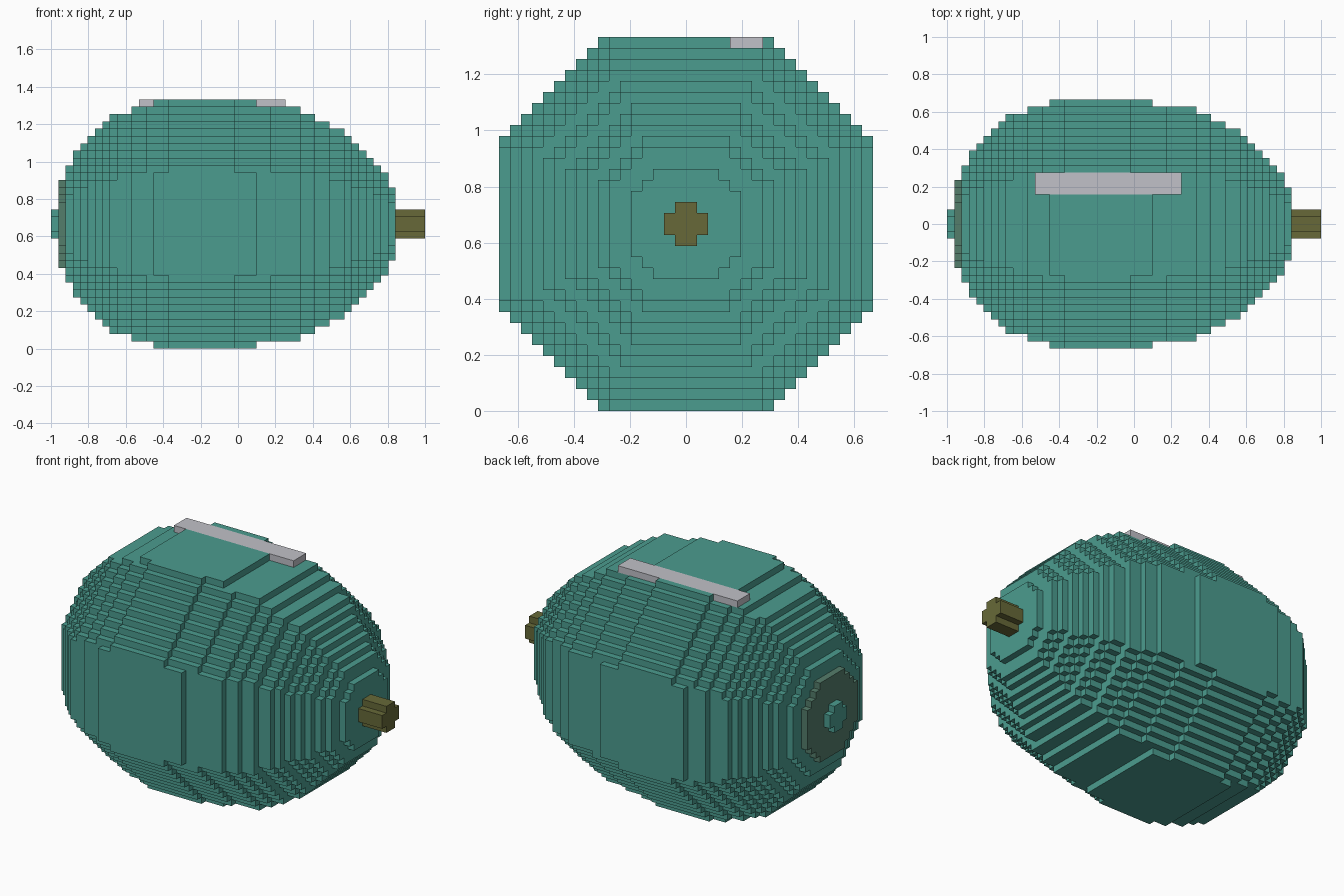
import bpy, bmesh, math

if "Cube" in bpy.data.objects:
    bpy.data.objects.remove(bpy.data.objects["Cube"])

U = 2 / 51          # block size: 51 blocks long
HALF = 17           # blocks from the long axis to the ground


def material(name, rgb):
    m = bpy.data.materials.new(name)
    lin = [((c / 255 + 0.055) / 1.055) ** 2.4 for c in rgb]
    m.diffuse_color = (*lin, 1)
    m.use_nodes = True
    m.node_tree.nodes["Principled BSDF"].inputs["Base Color"].default_value = m.diffuse_color
    return m


TEAL = material("teal", (75, 156, 143))
OLIVE = material("olive", (103, 105, 56))
MOSS = material("grey green", (84, 125, 107))
GREY = material("light grey", (193, 193, 200))


def octagon(x0, x1, r):
    """Blocks whose centres lie in an octagon of radius r around the long axis."""
    span = range(-HALF, HALF)
    return {(x, y, z) for x in range(x0, x1) for y in span for z in span
            if max(abs(y + .5), abs(z + .5)) <= r
            and abs(y + .5) + abs(z + .5) <= math.sqrt(2) * r}


# Barrel radius, as (first block, radius) for each run along the length
RUNS = [(2, 8.2), (3, 10), (4, 11.2), (5, 12.2), (6, 13.1), (7, 14), (8, 14.7),
        (9, 15.3), (11, 16), (13, 16.35), (14, 16.8), (16, 17.2), (25, 16.8),
        (28, 16.35), (30, 16), (34, 15), (36, 14.2), (38, 13.1), (40, 12.1),
        (41, 11.3), (42, 10.3), (43, 9.3), (44, 8.3), (45, 7.3), (46, 5.3), (47, 0)]

handle = {(x, y, 16) for x in range(12, 32) for y in range(4, 7)}
barrel = set()
for (x0, r), (x1, _) in zip(RUNS, RUNS[1:]):
    barrel |= octagon(x0, x1, r)
barrel -= handle

parts = [("barrel", barrel, TEAL),
         ("end_disc", octagon(1, 2, 6.2), MOSS),
         ("end_stud", octagon(0, 1, 2), TEAL),
         ("axle", octagon(47, 51, 2), OLIVE),
         ("handle", handle, GREY)]
filled = set().union(*(cells for _, cells, _ in parts))


def block_object(name, cells, mat):
    """Skin the exposed sides of the blocks and merge flat areas."""
    bm = bmesh.new()
    verts = {}

    def vert(p):
        if p not in verts:
            verts[p] = bm.verts.new(((p[0] - 25.5) * U, p[1] * U, (p[2] + HALF) * U))
        return verts[p]

    for c in sorted(cells):
        for axis in range(3):
            for side in (0, 1):
                n = list(c)
                n[axis] += 2 * side - 1
                if tuple(n) in filled:
                    continue
                loop = []
                for a, b in ((0, 0), (1, 0), (1, 1), (0, 1)):
                    p = list(c)
                    p[axis] += side
                    p[(axis + 1) % 3] += a
                    p[(axis + 2) % 3] += b
                    loop.append(vert(tuple(p)))
                bm.faces.new(loop if side else loop[::-1])
    bmesh.ops.dissolve_limit(bm, angle_limit=0.01, verts=bm.verts[:], edges=bm.edges[:])
    me = bpy.data.meshes.new(name)
    bm.to_mesh(me)
    bm.free()
    me.materials.append(mat)
    ob = bpy.data.objects.new(name, me)
    bpy.context.collection.objects.link(ob)


for part in parts:
    block_object(*part)
